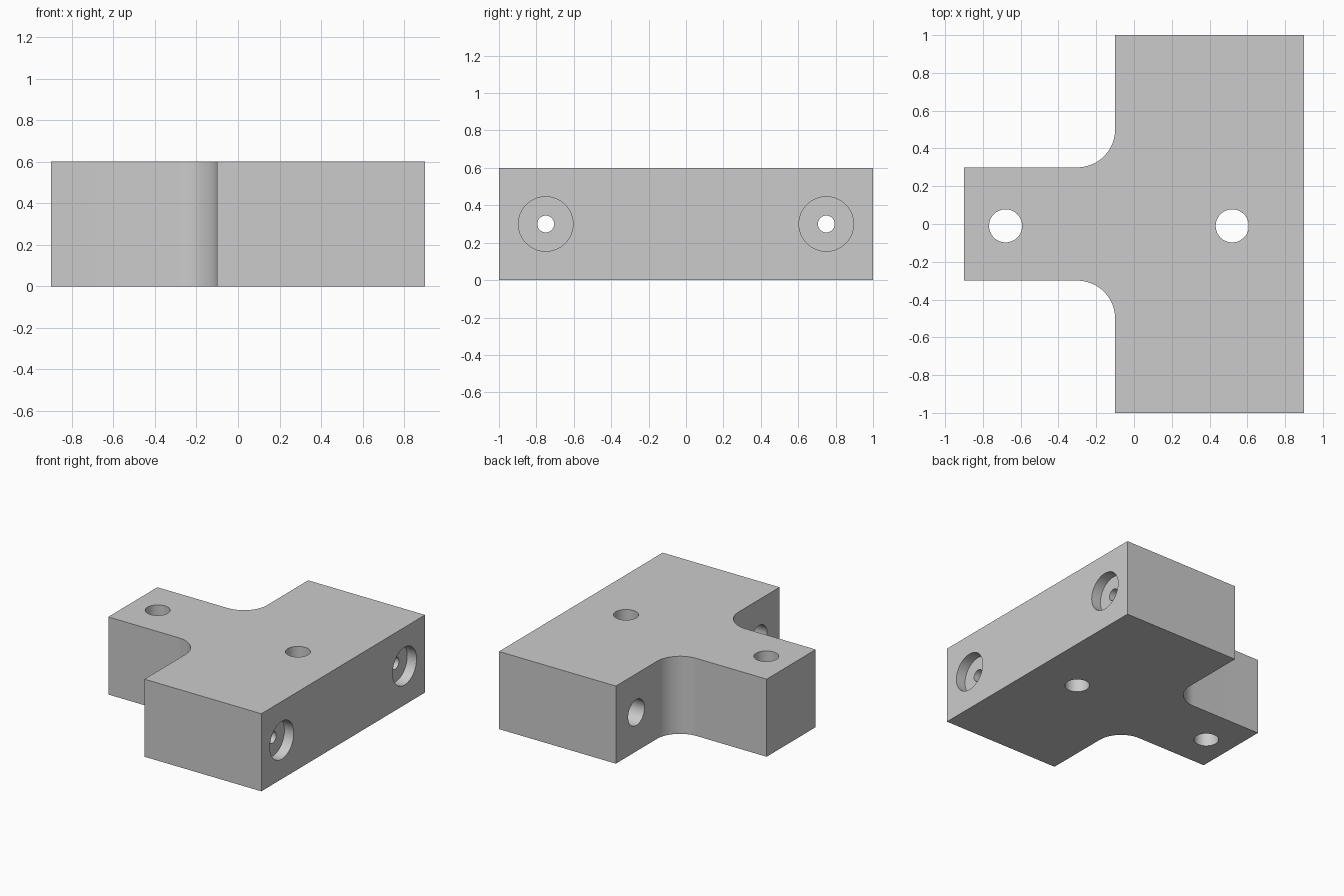
import bpy, bmesh
from math import sin, cos, pi, radians
from mathutils import Matrix

cube = bpy.data.objects.get("Cube")
if cube:
    bpy.data.objects.remove(cube, do_unlink=True)

HEIGHT = 0.6

grey = bpy.data.materials.new("plain grey")
grey.use_nodes = True
grey.diffuse_color = (0.6, 0.6, 0.6, 1)
grey.node_tree.nodes["Principled BSDF"].inputs["Base Color"].default_value = (0.6, 0.6, 0.6, 1)


def add_object(name, bm):
    mesh = bpy.data.meshes.new(name)
    bm.to_mesh(mesh)
    bm.free()
    obj = bpy.data.objects.new(name, mesh)
    bpy.context.collection.objects.link(obj)
    mesh.materials.append(grey)
    return obj


def cylinder(name, radius, start, length, axis):
    """Cutter running from start along +x or +z."""
    bm = bmesh.new()
    bmesh.ops.create_cone(bm, cap_ends=True, segments=64, radius1=radius,
                          radius2=radius, depth=length)
    bmesh.ops.translate(bm, verts=bm.verts, vec=(0, 0, length / 2))
    if axis == "X":
        bm.transform(Matrix.Rotation(pi / 2, 4, "Y"))
    bmesh.ops.translate(bm, verts=bm.verts, vec=start)
    obj = add_object(name, bm)
    obj.hide_render = True
    return obj


# T-shaped block with filleted inner corners
fillet = []
for i in range(25):
    a = pi / 2 * i / 24
    fillet.append((-0.3 + 0.2 * sin(a), 0.5 - 0.2 * cos(a)))
half = [(-0.9, 0.3)] + fillet + [(-0.1, 1), (0.9, 1)]
outline = half + [(x, -y) for x, y in reversed(half)]

bm = bmesh.new()
base = bm.faces.new([bm.verts.new((x, y, 0)) for x, y in outline])
top = bmesh.ops.extrude_face_region(bm, geom=[base])["geom"]
bmesh.ops.translate(bm, vec=(0, 0, HEIGHT),
                    verts=[v for v in top if isinstance(v, bmesh.types.BMVert)])
bmesh.ops.recalc_face_normals(bm, faces=bm.faces)
block = add_object("t_block", bm)

# Vertical through holes
cutters = [cylinder("vertical_hole", 0.0875, (x, -0.01, -0.1), HEIGHT + 0.2, "Z")
           for x in (-0.68, 0.52)]

# Stepped cross bores: rear bore, narrow passage, shallow counterbore
for y in (-0.75, 0.75):
    cutters += [
        cylinder("rear_bore", 0.1, (-0.2, y, 0.3), 0.55, "X"),
        cylinder("narrow_passage", 0.045, (0.2, y, 0.3), 0.8, "X"),
        cylinder("counterbore", 0.146, (0.82, y, 0.3), 0.2, "X"),
    ]

bpy.ops.object.select_all(action="DESELECT")
block.select_set(True)
bpy.context.view_layer.objects.active = block
for cutter in cutters:
    mod = block.modifiers.new(cutter.name, "BOOLEAN")
    mod.operation = "DIFFERENCE"
    mod.solver = "EXACT"
    mod.object = cutter
    bpy.ops.object.modifier_apply(modifier=mod.name)
for cutter in cutters:
    bpy.data.objects.remove(cutter, do_unlink=True)

bpy.ops.object.shade_smooth_by_angle(angle=radians(30))
